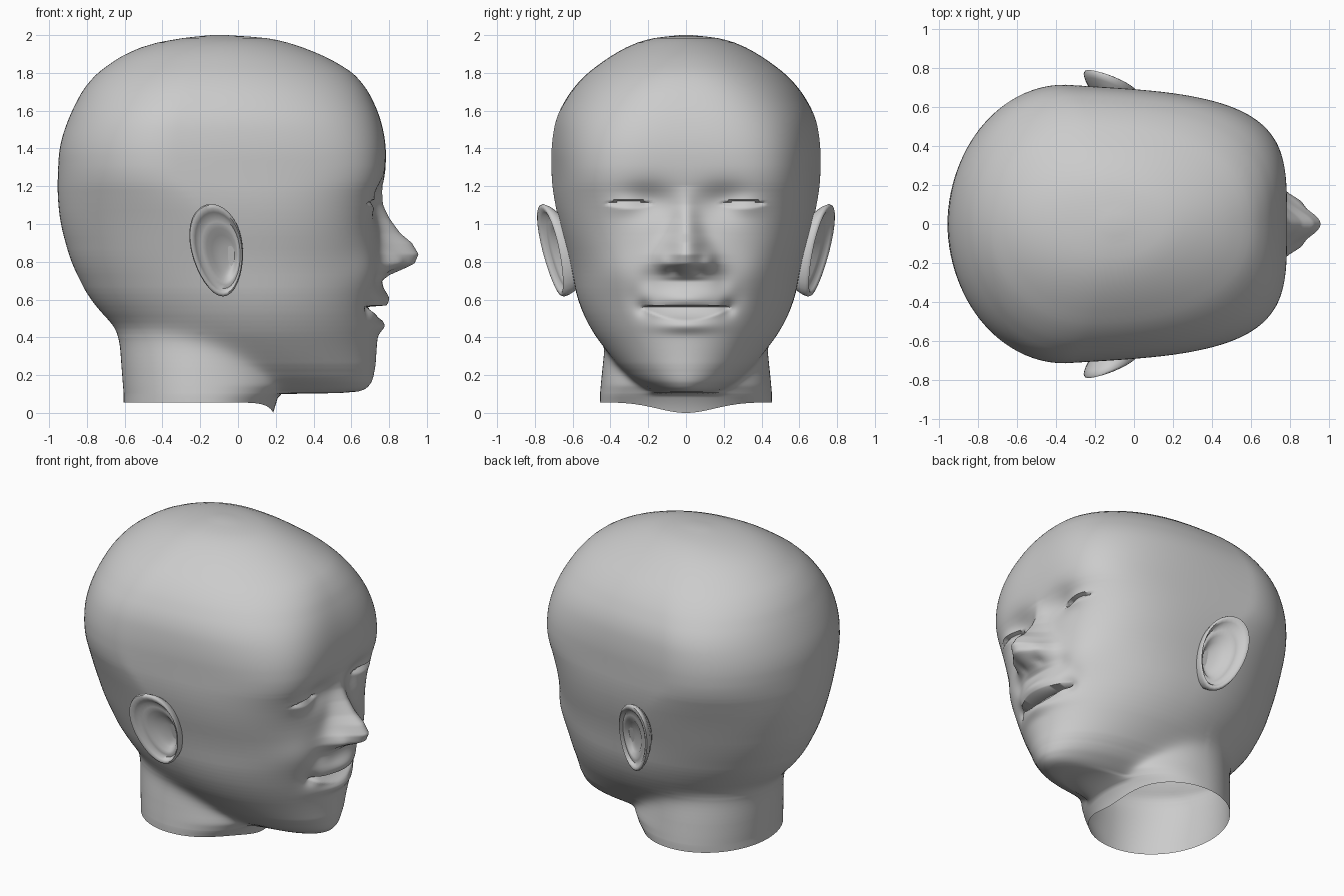
import bpy, bmesh, math

cube = bpy.data.objects.get("Cube")
if cube:
    bpy.data.objects.remove(cube, do_unlink=True)

grey = bpy.data.materials.new("plain_grey")
grey.use_nodes = True
grey.diffuse_color = (0.6, 0.6, 0.6, 1)
grey.node_tree.nodes["Principled BSDF"].inputs["Base Color"].default_value = (0.6, 0.6, 0.6, 1)

# Skull and jaw sections: height, back, front, half width, widest x, front squareness
SKULL = [
    (.1, -.4, .12, .25, -.1, 2), (.105, -.3, .61, .15, .2, 2),
    (.13, -.3, .69, .2, .25, 2), (.2, -.35, .725, .31, .2, 2),
    (.36, -.52, .735, .445, .1, 2), (.46, -.655, .745, .515, .05, 2.1),
    (.6, -.785, .765, .575, 0, 2.2), (.8, -.885, .76, .615, -.1, 2.6),
    (1, -.94, .74, .67, -.15, 3.1), (1.14, -.955, .75, .7, -.25, 3.6),
    (1.25, -.955, .78, .713, -.35, 4.2), (1.42, -.945, .785, .713, -.36, 3.7),
    (1.58, -.89, .75, .685, -.33, 3.1), (1.75, -.8, .665, .58, -.25, 2.5),
    (1.85, -.685, .55, .46, -.2, 2.2), (1.94, -.53, .34, .32, -.15, 2),
    (1.985, -.3, .17, .18, -.12, 2), (2, -.14, -.06, .03, -.1, 2)]
# Neck sections in the same order
NECK = [
    (.05, -.605, .18, .455, -.2, 2.2), (.1, -.605, .23, .455, -.2, 2.2),
    (.16, -.61, .27, .45, -.2, 2.2), (.3, -.62, .2, .435, -.2, 2.2),
    (.46, -.62, .15, .4, -.2, 2.2), (.6, -.5, .1, .3, -.2, 2.2),
    (.8, -.12, -.08, .02, -.1, 2)]
# Nose ridge: height, projection, half width
NOSE = [(.7, 0, .12), (.73, .04, .12), (.76, .11, .125), (.79, .175, .125),
        (.84, .2, .115), (.9, .17, .095), (.95, .115, .08), (1.03, .06, .065),
        (1.1, .025, .06), (1.2, 0, .06)]
CENTRE = -.1


def lookup(table, z):
    """Linear interpolation down the table, clamped at both ends."""
    if z <= table[0][0]:
        return table[0][1:]
    for low, high in zip(table, table[1:]):
        if z <= high[0]:
            t = (z - low[0]) / (high[0] - low[0])
            return [a + (b - a) * t for a, b in zip(low[1:], high[1:])]
    return table[-1][1:]


def section(table, z):
    """Softened lookup, so the rows do not read as bands."""
    d = max(0, min(.03, (z - .1) / 4, (2 - z) / 4))
    rows = [lookup(table, z + k * d) for k in range(-2, 3)]
    return [sum(col) / 5 for col in zip(*rows)]


def outside(x, y, row):
    """Below one inside the section; square sections also taper forward."""
    back, front, half, mid, power = row
    if x > mid:
        u = (x - mid) / (front - mid)
        half *= 1 - .05 * (power - 2) * min(u, 1.5)
    else:
        u, power = (mid - x) / (mid - back), 2
    return max(.1, u ** power + abs(y / half) ** power)


def radius(a, skull, neck):
    """Distance to the blended skull and neck outline along one direction."""
    c, s = math.cos(a), math.sin(a)
    low, high = 0, 1.2
    for _ in range(18):
        r = (low + high) / 2
        x, y = CENTRE + r * c, r * s
        f = outside(x, y, skull) ** -6 + outside(x, y, neck) ** -6
        low, high = (r, high) if f > 1 else (low, r)
    return low


def face_relief(y, z):
    """Forward offset that models the nose, eyes, mouth and cheeks."""
    y = abs(y)

    def bump(cy, cz, sy, sz, amount):
        return amount * math.exp(-((y - cy) / sy) ** 2 - ((z - cz) / sz) ** 2)

    # nose, wings and nostrils
    height, width = lookup(NOSE, z)
    d = height * math.exp(-(y / width) ** 2)
    d += bump(.12, .8, .035, .045, .028) + bump(.065, .75, .03, .016, -.02)
    # eye sockets, lids and brow
    d += bump(.2, 1.12, .13, .09, -.05) + bump(.3, 1.1, .1, .05, .022)
    lens = 1 - ((y - .3) / .13) ** 2
    if lens > 0:
        t = (z - 1.107 + .026 * lens) / (.046 * lens)
        if 0 < t < 1:
            d -= .03 * t * min(1, lens * 2)
    # lips, smile corners, folds and cheeks
    d += bump(0, .6, .15, .05, .038) + bump(0, .46, .15, .035, .03)
    d += bump(.225, .555, .035, .04, -.03)
    d += bump(.2, .7, .05, .06, -.012) + bump(.27, .6, .05, .07, -.012)
    d += bump(.36, .74, .12, .11, .02)
    bow = (y / .22) ** 2
    if bow < 1:
        floor = .49 + .06 * bow
        t = (z - floor) / (.568 - floor)
        if 0 < t < 1:
            d -= .1 * t * (1 - .5 * bow)
    return d


def build(name, rings, angle):
    """Skin closed rings into one smooth shell, open at its first ring."""
    bm = bmesh.new()
    loops = [[bm.verts.new(p) for p in ring] for ring in rings]
    for a, b in zip(loops, loops[1:]):
        n = len(a)
        for i in range(n):
            j = (i + 1) % n
            bm.faces.new((a[i], a[j], b[j], b[i]))
    bm.faces.new(loops[-1])
    bmesh.ops.recalc_face_normals(bm, faces=bm.faces)
    mesh = bpy.data.meshes.new(name)
    bm.to_mesh(mesh)
    bm.free()
    mesh.materials.append(grey)
    obj = bpy.data.objects.new(name, mesh)
    bpy.context.collection.objects.link(obj)
    bpy.ops.object.select_all(action='DESELECT')
    obj.select_set(True)
    bpy.context.view_layer.objects.active = obj
    bpy.ops.object.shade_smooth_by_angle(angle=math.radians(angle))


# Head and neck: stacked outlines, finer over the face
HALF = 96
levels = [.055, .08, .1, .105] + [.113 + .008 * i for i in range(142)]
levels += [1.26 + .025 * i for i in range(29)] + [1.974, 1.984, 1.992, 1.997, 2]
rings = []
for z in levels:
    skull, neck = section(SKULL, z), section(NECK, z)
    side = []
    for i in range(HALF + 1):
        t = math.pi * i / HALF
        a = t - .45 * math.sin(t)
        r = radius(a, skull, neck)
        x, y = CENTRE + r * math.cos(a), r * math.sin(a)
        dip = .055 * max(0, math.cos(a)) ** 4 if z == levels[0] else 0
        if x > .3:
            x += face_relief(y, z)
        side.append((x, y, z - dip))
    rings.append(side + [(x, -y, z) for x, y, z in side[-2:0:-1]])
build("head", rings, 60)

# Ears: tilted cups with a rolled rim; pairs are scale and outward offset
CUP = [(.6, -.13), (.85, -.07), (.98, -.03), (1.02, -.005), (1, .008), (.94, .012),
       (.87, .002), (.8, -.016), (.7, -.014), (.58, -.02), (.45, -.042), (.25, -.054),
       (.05, -.058)]
for name, sign in (("left_ear", 1), ("right_ear", -1)):
    rings = []
    for scale, lift in CUP:
        ring = []
        for i in range(32):
            a = math.tau * i / 32
            up = .24 * scale * math.sin(a) - .05 * (1 - scale)
            along = .135 * scale * math.cos(a) * (1 + .15 * math.sin(a)) - .13 * up
            along += .06 * (1 - scale)
            out = .705 + .18 * up - .35 * along + lift
            ring.append((along - .11, sign * out, .86 + up))
        rings.append(ring)
    build(name, rings, 60)
